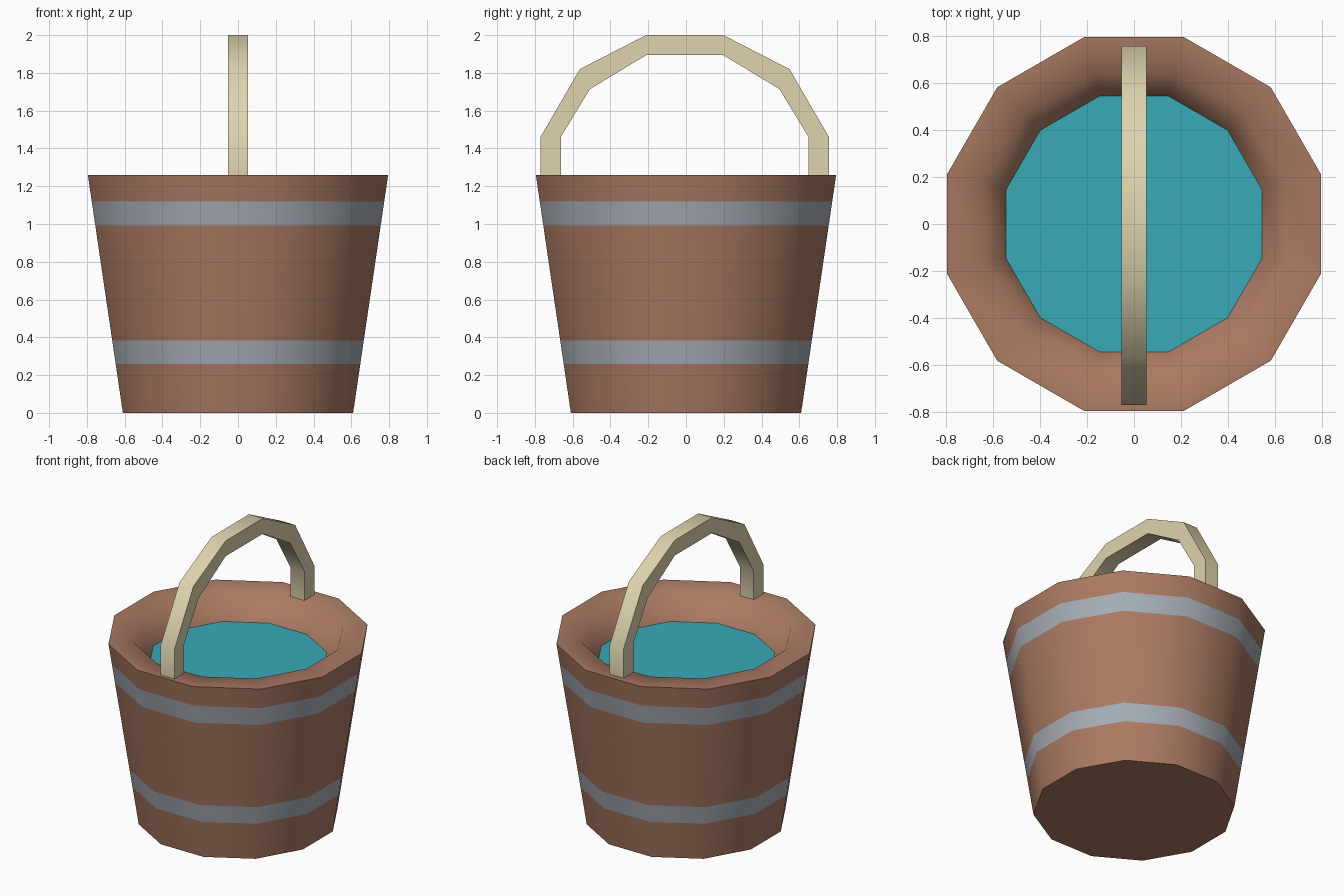
import bpy, bmesh, math

if "Cube" in bpy.data.objects:
    bpy.data.objects.remove(bpy.data.objects["Cube"])

SIDES = 12
Z_TOP = 1.26
R_BOTTOM, R_TOP, R_RIM = 0.631, 0.823, 0.665
R_WATER, Z_WATER = 0.564, 1.09


def material(name, rgb):
    def lin(c):
        c /= 255
        return c / 12.92 if c <= 0.04045 else ((c + 0.055) / 1.055) ** 2.4
    mat = bpy.data.materials.new(name)
    mat.diffuse_color = (*[lin(c) for c in rgb], 1)
    mat.use_nodes = True
    mat.node_tree.nodes["Principled BSDF"].inputs["Base Color"].default_value = mat.diffuse_color
    return mat


wood = material("brown wood", (170, 122, 98))
metal = material("grey metal", (165, 172, 180))
pale = material("pale wood", (222, 211, 174))
blue = material("teal water", (56, 170, 183))


def finish(name, bm, mats, angle=None):
    mesh = bpy.data.meshes.new(name)
    bm.to_mesh(mesh)
    bm.free()
    obj = bpy.data.objects.new(name, mesh)
    bpy.context.collection.objects.link(obj)
    for m in mats:
        mesh.materials.append(m)
    if angle:
        bpy.ops.object.select_all(action='DESELECT')
        obj.select_set(True)
        bpy.context.view_layer.objects.active = obj
        bpy.ops.object.shade_smooth_by_angle(angle=math.radians(angle))
    return obj


def ring(bm, r, z):
    angles = [math.radians(15 + 360 / SIDES * i) for i in range(SIDES)]
    return [bm.verts.new((r * math.cos(a), r * math.sin(a), z)) for a in angles]


# Bucket: tapered outer wall cut at the hoop edges, flat rim, sloping inside
def outer(z):
    return R_BOTTOM + (R_TOP - R_BOTTOM) * z / Z_TOP, z


profile = [outer(z) for z in (0, 0.26, 0.383, 0.993, 1.118, Z_TOP)]
profile += [(R_RIM, Z_TOP), (R_WATER, Z_WATER)]
bm = bmesh.new()
rings = [ring(bm, r, z) for r, z in profile]
bm.faces.new(rings[0][::-1])
for level, (a, b) in enumerate(zip(rings, rings[1:])):
    for i in range(SIDES):
        j = (i + 1) % SIDES
        face = bm.faces.new((a[i], a[j], b[j], b[i]))
        face.material_index = 1 if level in (1, 3) else 0  # hoops
finish("bucket", bm, [wood, metal], 70)

# Water surface
bm = bmesh.new()
bm.faces.new(ring(bm, R_WATER, Z_WATER))
finish("water", bm, [blue])

# Handle: faceted arch of square section standing on the rim
half_outer = [(0.764, Z_TOP), (0.764, 1.46), (0.555, 1.82), (0.204, 2.0)]
half_inner = [(0.656, Z_TOP), (0.656, 1.46), (0.502, 1.714), (0.204, 1.894)]


def arch(half):
    return [(-y, z) for y, z in half] + half[::-1]


bm = bmesh.new()
sections = []
for (yo, zo), (yi, zi) in zip(arch(half_outer), arch(half_inner)):
    corners = ((-0.053, yo, zo), (0.053, yo, zo), (0.053, yi, zi), (-0.053, yi, zi))
    sections.append([bm.verts.new(c) for c in corners])
for a, b in zip(sections, sections[1:]):
    for i in range(4):
        j = (i + 1) % 4
        bm.faces.new((a[i], a[j], b[j], b[i]))
bm.faces.new(sections[0])
bm.faces.new(sections[-1])
bmesh.ops.recalc_face_normals(bm, faces=bm.faces)
handle = finish("handle", bm, [pale], 40)
handle.location.y = -0.007
